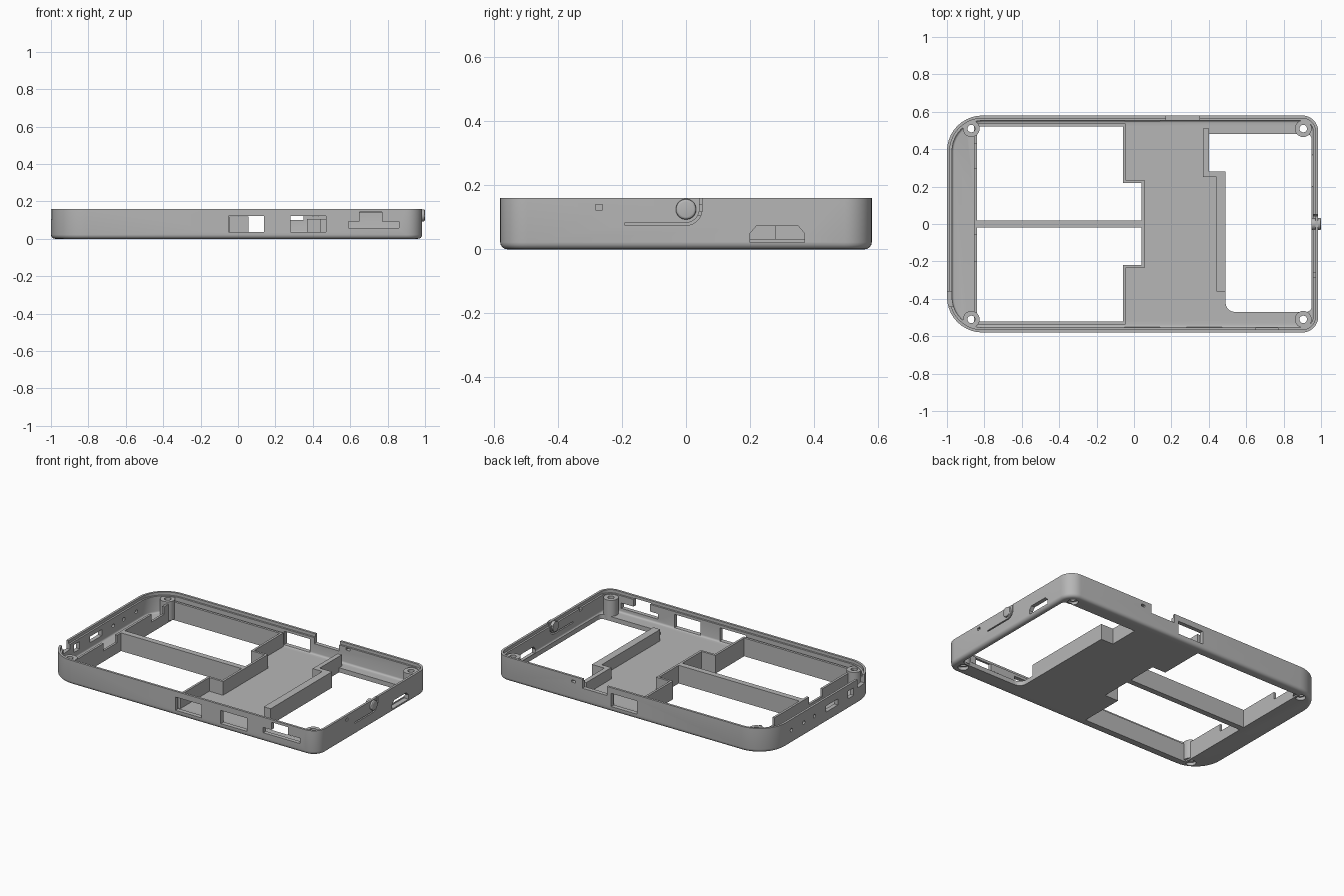
import bpy, bmesh, math
from mathutils import Matrix

if "Cube" in bpy.data.objects:
    bpy.data.objects.remove(bpy.data.objects["Cube"], do_unlink=True)

grey = bpy.data.materials.new("plain_grey")
grey.use_nodes = True
COLOUR = (0.47, 0.47, 0.47, 1)
grey.diffuse_color = COLOUR
grey.node_tree.nodes["Principled BSDF"].inputs["Base Color"].default_value = COLOUR

TOP, FLOOR, RIB = 0.16, 0.03, 0.12
LEFT, RIGHT, SIDE = -1.0, 0.985, 0.58


def make_object(name, bm):
    bmesh.ops.recalc_face_normals(bm, faces=bm.faces[:])
    mesh = bpy.data.meshes.new(name)
    bm.to_mesh(mesh)
    bm.free()
    mesh.materials.append(grey)
    ob = bpy.data.objects.new(name, mesh)
    bpy.context.scene.collection.objects.link(ob)
    return ob


def arc(cx, cy, r, start, end, steps=10):
    angles = [math.radians(start + (end - start) * i / steps) for i in range(steps + 1)]
    return [(cx + r * math.cos(a), cy + r * math.sin(a)) for a in angles]


def rounded(x0, x1, y0, y1, r_left, r_right):
    return (arc(x1 - r_right, y1 - r_right, r_right, 0, 90)
            + arc(x0 + r_left, y1 - r_left, r_left, 90, 180)
            + arc(x0 + r_left, y0 + r_left, r_left, 180, 270)
            + arc(x1 - r_right, y0 + r_right, r_right, 270, 360))


def prism(name, points, lo, hi, along_x=False, fillet=0):
    """Extrude a profile along z, or a (y, z) profile along x."""
    bm = bmesh.new()
    face = bm.faces.new([bm.verts.new((lo, *p) if along_x else (*p, lo)) for p in points])
    bm.normal_update()
    out = bmesh.ops.extrude_face_region(bm, geom=[face], use_keep_orig=True)
    moved = [v for v in out["geom"] if isinstance(v, bmesh.types.BMVert)]
    d = hi - lo
    bmesh.ops.translate(bm, verts=moved, vec=(d, 0, 0) if along_x else (0, 0, d))
    if fillet:
        bmesh.ops.bevel(bm, geom=list(face.edges), offset=fillet, segments=4,
                        profile=0.5, affect='EDGES')
    return make_object(name, bm)


def box(name, x0, x1, y0, y1, z0, z1):
    return prism(name, [(x0, y0), (x1, y0), (x1, y1), (x0, y1)], z0, z1)


def boolean(ob, other, operation='DIFFERENCE'):
    mod = ob.modifiers.new("shape", 'BOOLEAN')
    mod.operation, mod.solver, mod.object = operation, 'EXACT', other
    bpy.context.view_layer.objects.active = ob
    bpy.ops.object.modifier_apply(modifier=mod.name)
    bpy.data.objects.remove(other, do_unlink=True)


def outline(inset):
    return rounded(LEFT + inset, RIGHT - inset, -SIDE + inset, SIDE - inset,
                   0.19 - inset, 0.085 - inset)


# Tray shell with a stepped rim
shell = prism("case_shell", outline(0), 0, TOP, fillet=0.022)
boolean(shell, prism("cavity", outline(0.027), FLOOR, 0.3, fillet=0.012))
boolean(shell, prism("rim_step", outline(0.015), 0.14, 0.3))

# Screw posts in the corners
SCREWS = [(x, y) for x in (-0.87, 0.905) for y in (-0.51, 0.51)]

# Floor openings
for s in (-1, 1):
    lo, hi = sorted((0.019 * s, 0.521 * s))
    boolean(shell, box("bay_cut", -0.84, -0.06, lo, hi, -1, 0.1))
    lo, hi = sorted((0.019 * s, 0.22 * s))
    boolean(shell, box("bay_step_cut", -0.1, 0.04, lo, hi, -1, 0.1))
boolean(shell, prism("screen_cut", rounded(0.49, 0.95, -0.47, 0.482, 0.05, 0.03), -1, 0.1))
boolean(shell, box("screen_step_cut", 0.40, 0.7, 0.28, 0.482, -1, 0.1))

for x, y in SCREWS:
    post = prism("screw_post", arc(x, y, 0.045, 0, 345, 23), 0.01, 0.135)
    for r, z0, z1 in ((0.02, -1, 1), (0.032, -1, 0.02)):
        for ob in (shell, post):
            boolean(ob, prism("screw_cut", arc(x, y, r, 0, 345, 23), z0, z1))

# Ports and notches through the long walls
PORTS = [
    (-0.05, 0.14, -1, 0.035, 0.122), (0.28, 0.47, -1, 0.035, 0.122),
    (0.59, 0.86, -1, 0.058, 0.093), (0.65, 0.77, -1, 0.08, 0.143),
    (-0.05, 0.14, 1, 0.035, 0.122), (0.17, 0.35, 1, 0.1, 0.3),
    (0.40, 0.43, 1, 0.12, 0.135),
]
for x0, x1, s, z0, z1 in PORTS:
    lo, hi = sorted((0.535 * s, 0.7 * s))
    boolean(shell, box("port_cut", x0, x1, lo, hi, z0, z1))

# Ports and sensor holes through the left-hand end
for y0, y1, z0, z1 in ((-0.155, -0.03, 0.07, 0.11), (-0.32, -0.26, 0.07, 0.12),
                       (-0.44, -0.36, 0.105, 0.3)):
    boolean(shell, box("end_port_cut", -1.1, -0.95, y0, y1, z0, z1))
for y in (0.09, 0.2, 0.33):
    boolean(shell, prism("end_hole_cut", arc(y, 0.09, 0.012, 0, 330, 11), -1.1, -0.95, True))

# Connector slot, pin hole and button spring slot at the other end
boolean(shell, prism("connector_cut", [(0.2, 0.022), (0.37, 0.022), (0.37, 0.05),
                                       (0.35, 0.073), (0.22, 0.073), (0.2, 0.05)],
                     0.952, 1.1, True))
boolean(shell, box("pin_cut", 0.952, 1.1, -0.283, -0.26, 0.123, 0.14))
spring = ([(-0.19, 0.075)] + arc(0, 0.125, 0.05, 270, 360) + [(0.05, 0.2), (0.042, 0.2)]
          + arc(0, 0.125, 0.042, 360, 270) + [(-0.19, 0.083)])
boolean(shell, prism("spring_cut", spring, 0.94, 1.1, True))

# Push button
bm = bmesh.new()
turn = Matrix.Translation((0.975, 0, 0.125)) @ Matrix.Rotation(math.pi / 2, 4, 'Y')
bmesh.ops.create_cone(bm, cap_ends=True, segments=32, radius1=0.032, radius2=0.032,
                      depth=0.05, matrix=turn)
rim = [e for e in bm.edges if all(v.co.x > 0.98 for v in e.verts)]
bmesh.ops.bevel(bm, geom=rim, offset=0.008, segments=3, profile=0.5, affect='EDGES')
make_object("push_button", bm)

# Battery bay ribs
box("bay_divider", -0.855, 0.055, -0.019, 0.019, 0.002, RIB)
box("bay_inner_rib", 0.04, 0.055, -0.235, 0.235, 0.002, RIB)
for s in (-1, 1):
    lo, hi = sorted((0.22 * s, 0.235 * s))
    box("bay_step_rib", -0.06, 0.055, lo, hi, 0.002, RIB)
    lo, hi = sorted((0.22 * s, 0.535 * s))
    box("bay_corner_rib", -0.06, -0.045, lo, hi, 0.002, RIB)
    lo, hi = sorted((0.521 * s, 0.537 * s))
    box("bay_side_rib", -0.855, -0.045, lo, hi, 0.002, RIB)
end_rib = box("bay_end_rib", -0.855, -0.84, -0.53, 0.53, 0.002, RIB)
for y0, y1 in ((-0.2, -0.06), (0.3, 0.43)):
    boolean(end_rib, box("wire_cut", -0.9, -0.8, y0, y1, 0.07, 0.3))

# Screen support ribs
box("screen_long_rib", 0.44, 0.49, -0.36, 0.28, 0.002, 0.105)
box("screen_step_rib", 0.37, 0.49, 0.25, 0.28, 0.002, 0.105)
box("screen_short_rib", 0.37, 0.40, 0.25, 0.51, 0.002, 0.105)

# Smooth curved walls, crisp edges
bpy.ops.object.select_all(action='DESELECT')
for ob in bpy.context.scene.objects:
    if ob.type == 'MESH':
        ob.select_set(True)
bpy.context.view_layer.objects.active = shell
bpy.ops.object.shade_smooth_by_angle(angle=math.radians(30))
